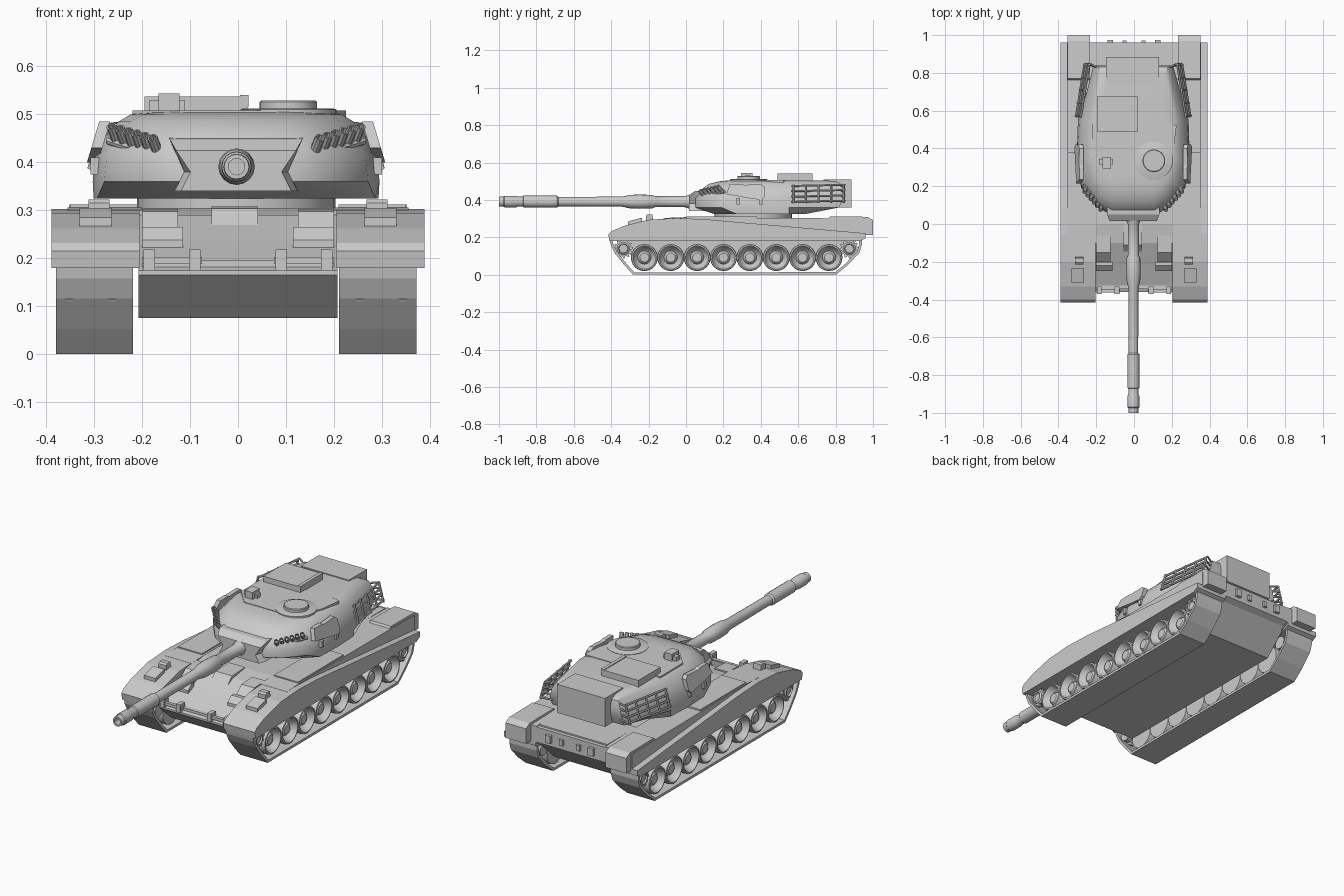
import bpy, bmesh, math
from mathutils import Vector, Matrix

CX = -0.004  # slight sideways offset of turret, tracks and gun
smooth = []


def finish(name, bm, soft=False):
    bmesh.ops.recalc_face_normals(bm, faces=bm.faces)
    me = bpy.data.meshes.new(name)
    bm.to_mesh(me)
    bm.free()
    ob = bpy.data.objects.new(name, me)
    bpy.context.collection.objects.link(ob)
    if soft:
        smooth.append(ob)
    return ob


def loft(name, rings, soft=False, cyclic=True, caps=True):
    bm = bmesh.new()
    vr = [[bm.verts.new(p) for p in r] for r in rings]
    n = len(vr[0])
    for a, b in zip(vr, vr[1:]):
        for i in range(n if cyclic else n - 1):
            j = (i + 1) % n
            bm.faces.new((a[i], a[j], b[j], b[i]))
    if caps:
        bm.faces.new(vr[0])
        bm.faces.new(vr[-1])
    return finish(name, bm, soft)


def profile(name, pts, x0, x1, soft=False):
    return loft(name, [[(x, y, z) for y, z in pts] for x in (x0, x1)], soft)


def box(name, x0, x1, y0, y1, z0, z1):
    return profile(name, [(y0, z0), (y1, z0), (y1, z1), (y0, z1)], x0, x1)


def lathe(name, prof, origin, axis, n=24):
    q = Vector(axis).to_track_quat('Z', 'Y')
    o = Vector(origin)
    rings = [[o + q @ Vector((r * math.cos(2 * math.pi * i / n), r * math.sin(2 * math.pi * i / n), t))
              for i in range(n)] for r, t in prof]
    return loft(name, rings, True)


def rod(name, a, b, r, n=8):
    d = Vector(b) - Vector(a)
    return lathe(name, [(r, 0), (r, d.length)], a, d, n)


# hull tub, glacis and rear plate
profile("hull", [(-0.36, 0.165), (-0.26, 0.075), (0.80, 0.075), (0.93, 0.20), (0.96, 0.215), (0.96, 0.295),
                 (0.0, 0.305), (-0.10, 0.29), (-0.22, 0.235), (-0.36, 0.175)], -0.207, 0.207)
box("engine_deck", -0.2, 0.2, 0.70, 0.94, 0.29, 0.302)
lathe("turret_ring", [(0.207, 0), (0.207, 0.04)], (CX, 0.36, 0.295), (0, 0, 1), 32)
profile("driver_hatch", [(-0.16, 0.255), (0.0, 0.29), (0.0, 0.308), (-0.11, 0.304)], -0.055, 0.042)
box("glacis_ledge", -0.2, 0.2, -0.345, -0.325, 0.18, 0.195)

for s in (-1, 1):
    # fender skirt with falling top edge, and inner sponson
    profile("fender_skirt", [(-0.41, 0.18), (-0.415, 0.215), (-0.40, 0.232), (-0.33, 0.262), (-0.20, 0.294),
                             (-0.05, 0.303), (0.10, 0.297), (0.96, 0.222), (0.96, 0.195), (0.93, 0.18)],
            s * 0.205, s * 0.389)
    profile("sponson", [(-0.1, 0.2), (-0.1, 0.301), (0.0, 0.306), (0.78, 0.302), (0.96, 0.298), (0.96, 0.21),
                        (0.92, 0.185)], s * 0.2, s * 0.356)
    box("sponson_cover", s * 0.21, s * 0.35, 0.0, 0.38, 0.30, 0.312)
    # rear corner stowage
    profile("rear_box", [(0.93, 0.213), (1.0, 0.213), (1.0, 0.292), (0.97, 0.31), (0.77, 0.312), (0.76, 0.298),
                         (0.93, 0.295)], s * 0.232, s * 0.352)
    box("rear_lamp", s * 0.11, s * 0.14, 0.955, 0.975, 0.235, 0.275)
    box("rear_hook", s * 0.04, s * 0.06, 0.955, 0.972, 0.24, 0.27)
    # fender lamps
    profile("fender_lamp", [(-0.215, 0.285), (-0.215, 0.315), (-0.205, 0.323), (-0.18, 0.323), (-0.175, 0.29)],
            s * 0.29 - 0.022, s * 0.29 + 0.022)
    profile("fender_lamp_box", [(-0.31, 0.255), (-0.31, 0.285), (-0.235, 0.305), (-0.235, 0.28)],
            s * 0.297 - 0.033, s * 0.297 + 0.033)
    # glacis fittings
    for x in (0.09, 0.185):
        box("tow_hook", s * x - 0.012, s * x + 0.012, -0.37, -0.33, 0.175, 0.218)
    box("tow_bar", s * 0.075, s * 0.2, -0.362, -0.345, 0.188, 0.203)
    profile("glacis_bracket", [(-0.25, 0.22), (-0.25, 0.238), (-0.22, 0.265), (-0.2, 0.265), (-0.2, 0.235)],
            s * 0.115, s * 0.2)
    profile("glacis_rib", [(-0.22, 0.235), (-0.15, 0.298), (-0.06, 0.303), (-0.06, 0.28)], s * 0.125, s * 0.2)

    # track band
    path = [(-0.40, 0.185), (-0.395, 0.16), (-0.375, 0.12), (-0.325, 0.057), (-0.28, 0.007), (0.80, 0.007),
            (0.86, 0.057), (0.92, 0.12), (0.933, 0.16), (0.933, 0.185)]
    xa, xb = CX + s * 0.215, CX + s * 0.376
    band = loft("track", [[(x, y, z) for y, z in path] for x in (xa, xb)], cyclic=False, caps=False)
    m = band.modifiers.new("thickness", 'SOLIDIFY')
    m.thickness, m.offset = 0.014, 0
    # eight dished road wheels
    for i in range(8):
        lathe("road_wheel", [(0.02, 0.23), (0.07, 0.23), (0.072, 0.24), (0.072, 0.355), (0.069, 0.364),
                             (0.062, 0.366), (0.057, 0.358), (0.048, 0.338), (0.036, 0.328), (0.03, 0.343),
                             (0.024, 0.348)],
              (CX, -0.2225 + 0.141 * i, 0.092), (s, 0, 0))
    # toothed sprockets
    for y in (-0.335, 0.873):
        gear = []
        for k in range(48):
            r = 0.052 if k % 4 < 2 else 0.042
            gear.append((y + r * math.cos(k * math.pi / 24), 0.14 + r * math.sin(k * math.pi / 24)))
        for x in (0.25, 0.34):
            profile("sprocket", gear, CX + s * x, CX + s * (x + 0.016))
        lathe("sprocket_hub", [(0.034, 0.22), (0.034, 0.358), (0.026, 0.364), (0.02, 0.35)],
              (CX, y, 0.14), (s, 0, 0), 16)

# turret shell: stacked half outlines, mirrored
levels = [
    (0.325, [(0.13, 0.15), (0.21, 0.19), (0.29, 0.27), (0.297, 0.42), (0.29, 0.55), (0.21, 0.64)]),
    (0.36, [(0.12, 0.05), (0.20, 0.10), (0.275, 0.19), (0.299, 0.32), (0.293, 0.55), (0.21, 0.82)]),
    (0.41, [(0.12, 0.05), (0.20, 0.095), (0.27, 0.185), (0.295, 0.32), (0.285, 0.55), (0.21, 0.84)]),
    (0.45, [(0.115, 0.075), (0.185, 0.12), (0.25, 0.20), (0.275, 0.33), (0.268, 0.55), (0.20, 0.84)]),
    (0.485, [(0.11, 0.12), (0.165, 0.155), (0.22, 0.23), (0.245, 0.34), (0.24, 0.55), (0.185, 0.83)]),
    (0.50, [(0.10, 0.18), (0.15, 0.20), (0.195, 0.26), (0.22, 0.35), (0.215, 0.55), (0.17, 0.80)]),
    (0.505, [(0.09, 0.23), (0.13, 0.25), (0.16, 0.29), (0.18, 0.36), (0.18, 0.55), (0.14, 0.74)])]
loft("turret", [[(CX + x, y, z) for x, y in h] + [(CX - x, y, z) for x, y in reversed(h)] for z, h in levels], True)

# mantlet and roof fittings
loft("mantlet", [[(CX + a, y, z) for a, z in ((-w, 0.34), (w, 0.34), (w - 0.02, 0.38), (w + 0.01, t), (-w - 0.01, t),
                                               (-w + 0.02, 0.38))]
                 for y, w, t in ((0.015, 0.115, 0.425), (0.05, 0.128, 0.448), (0.16, 0.132, 0.455))])
roof = [(-0.22, 0.53), (-0.22, 0.34), (-0.14, 0.25), (0.12, 0.25), (0.17, 0.30), (0.21, 0.40), (0.225, 0.52), (0.2, 0.53)]
loft("roof_plate", [[(x, y, z) for x, y in roof] for z in (0.488, 0.508)])
box("roof_box", -0.195, 0.02, 0.49, 0.675, 0.50, 0.537)
box("roof_box_rail", 0.004, 0.022, 0.49, 0.675, 0.515, 0.541)
lathe("cupola_base", [(0.1, 0), (0.1, 0.012), (0.095, 0.014)], (0.105, 0.335, 0.498), (0, 0, 1), 32)
lathe("cupola_hatch", [(0.06, 0), (0.06, 0.016), (0.056, 0.019)], (0.105, 0.335, 0.51), (0, 0, 1), 32)
box("sight_base", -0.185, -0.11, 0.315, 0.345, 0.50, 0.53)
box("sight_head", -0.166, -0.122, 0.295, 0.355, 0.505, 0.544)
box("bustle_box", -0.148, 0.132, 0.735, 0.885, 0.36, 0.51)

for s in (-1, 1):
    # smoke launcher bank along each cheek
    for i in range(6):
        t = i / 5
        p = Vector((CX + s * (0.165 + 0.085 * t), 0.095 + 0.095 * t, 0.425 + 0.024 * t))
        d = Vector((s * 0.45, -0.5, -0.35)) if i % 1 else Vector((s * 0.2, -0.45, 0.55))
        d.normalize()
        lathe("smoke_tube", [(0.011, -0.02), (0.011, 0.036), (0.008, 0.036), (0.008, 0.02)], p, d, 10)
    rod("smoke_rail", (CX + s * 0.155, 0.085, 0.412), (CX + s * 0.265, 0.205, 0.445), 0.009)
    # side stowage panel
    out = [(0.215, 0.43), (0.235, 0.485), (0.30, 0.485), (0.31, 0.48), (0.40, 0.485), (0.42, 0.47), (0.42, 0.415),
           (0.405, 0.4), (0.33, 0.41), (0.25, 0.425)]
    loft("side_panel", [[(CX + s * (0.303 - 0.3 * (z - 0.4) + o), y, z) for y, z in out] for o in (-0.015, 0.008)])
    for y in (0.27, 0.39):
        box("side_bracket", CX + s * 0.28, CX + s * 0.304, y, y + 0.018, 0.375, 0.41)
    # stowage basket rails on the rear flanks
    for z in (0.39, 0.418, 0.447, 0.475):
        k = 0.3 * (0.475 - z)
        rod("basket_rail", (CX + s * (0.278 + k), 0.565, z), (CX + s * (0.232 + k), 0.85, z + 0.006), 0.006, 6)
        rod("basket_end", (CX + s * (0.232 + k), 0.85, z + 0.006), (CX + s * 0.195, 0.83, z), 0.005, 6)
    for j in range(5):
        y = 0.575 + 0.067 * j
        x = 0.278 - 0.0108 * j
        rod("basket_post", (CX + s * (x + 0.027), y, 0.386), (CX + s * x, y, 0.482), 0.006, 6)

# gun barrel with sleeve, evacuator and bored muzzle
lathe("gun_barrel", [(0.017, -0.90), (0.017, -1.0), (0.026, -1.0), (0.027, -0.975), (0.031, -0.97), (0.031, -0.91),
                     (0.027, -0.90), (0.027, -0.872), (0.032, -0.868), (0.032, -0.69), (0.025, -0.682),
                     (0.027, -0.34), (0.036, -0.30), (0.038, -0.25), (0.036, -0.18), (0.029, -0.165),
                     (0.030, 0.0), (0.036, 0.012), (0.036, 0.06)], (CX + 0.001, 0, 0.391), (0, 1, 0), 16)

bpy.ops.object.select_all(action='DESELECT')
for ob in smooth:
    ob.select_set(True)
bpy.context.view_layer.objects.active = smooth[0]
bpy.ops.object.shade_smooth_by_angle(angle=math.radians(35))
